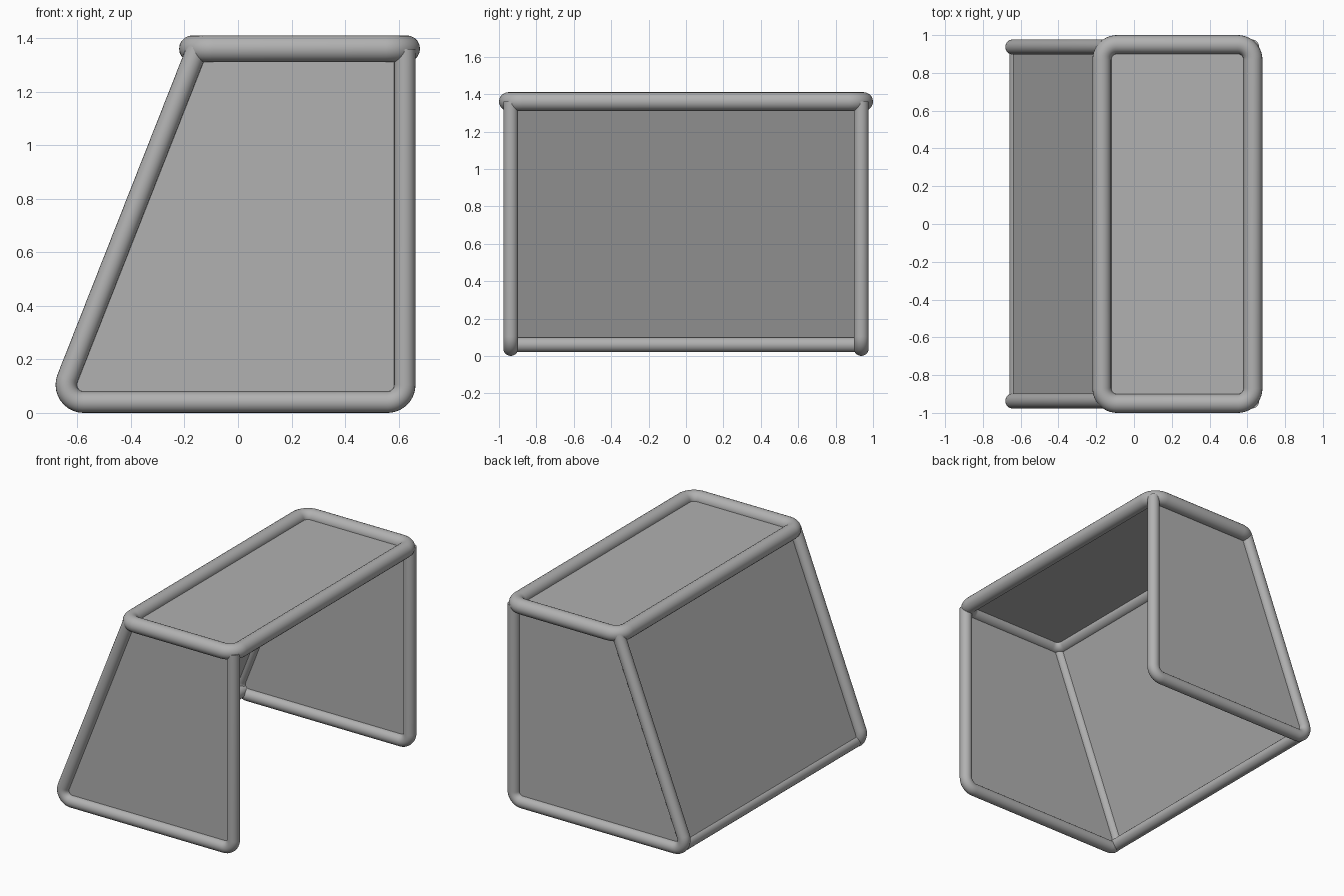
import bpy
import math
from mathutils import Vector

if "Cube" in bpy.data.objects:
    bpy.data.objects.remove(bpy.data.objects["Cube"])

# Dark grey used by every part
grey = bpy.data.materials.new("dark_grey")
grey.diffuse_color = (0.44, 0.44, 0.44, 1)
grey.use_nodes = True
grey.node_tree.nodes["Principled BSDF"].inputs["Base Color"].default_value = grey.diffuse_color


def fillet(points, r, closed, steps=10):
    """Round the corners of a path with arcs of radius r."""
    pts = [Vector(p) for p in points]
    n = len(pts)
    out = []
    for i, p in enumerate(pts):
        if not closed and i in (0, n - 1):
            out.append(p)
            continue
        a = (pts[i - 1] - p).normalized()
        b = (pts[(i + 1) % n] - p).normalized()
        half = a.angle(b) / 2
        centre = p + (a + b).normalized() * (r / math.sin(half))
        start = p + a * (r / math.tan(half)) - centre
        end = p + b * (r / math.tan(half)) - centre
        sweep = start.angle(end)
        for k in range(steps + 1):
            t = k / steps
            out.append(centre + (start * math.sin((1 - t) * sweep)
                                 + end * math.sin(t * sweep)) / math.sin(sweep))
    return out


def add(name, data):
    data.materials.append(grey)
    bpy.context.collection.objects.link(bpy.data.objects.new(name, data))


def tube(name, pts, r, closed=False):
    cu = bpy.data.curves.new(name, 'CURVE')
    cu.dimensions = '3D'
    cu.bevel_depth = r
    cu.bevel_resolution = 8
    cu.use_fill_caps = True
    sp = cu.splines.new('POLY')
    sp.points.add(len(pts) - 1)
    for q, p in zip(sp.points, pts):
        q.co = (*p, 1)
    sp.use_cyclic_u = closed
    sp.use_smooth = True
    add(name, cu)


def panel(name, pts):
    me = bpy.data.meshes.new(name)
    me.from_pydata([tuple(p) for p in pts], [], [list(range(len(pts)))])
    add(name, me)


# Top frame and its panel
top = fillet([(-0.17, -0.95, 1.36), (0.63, -0.95, 1.36),
              (0.63, 0.95, 1.36), (-0.17, 0.95, 1.36)], 0.08, True)
tube("top_frame", top, 0.05, True)
panel("top_panel", top)

# Side frames and panels
for side, y in (("front", -0.937), ("back", 0.937)):
    path = fillet([(-0.152, y, 1.36), (-0.672, y, 0.04),
                   (0.623, y, 0.04), (0.623, y, 1.36)], 0.065, False)
    tube(side + "_side_frame", path, 0.04)
    panel(side + "_side_panel", path if y < 0 else path[::-1])

# Lower rear bar and sloping rear panel
tube("rear_bar", [(-0.62, -0.937, 0.06), (-0.62, 0.937, 0.06)], 0.04)
panel("rear_panel", [(-0.648, -0.937, 0.07), (-0.14, -0.937, 1.36),
                     (-0.14, 0.937, 1.36), (-0.648, 0.937, 0.07)])
